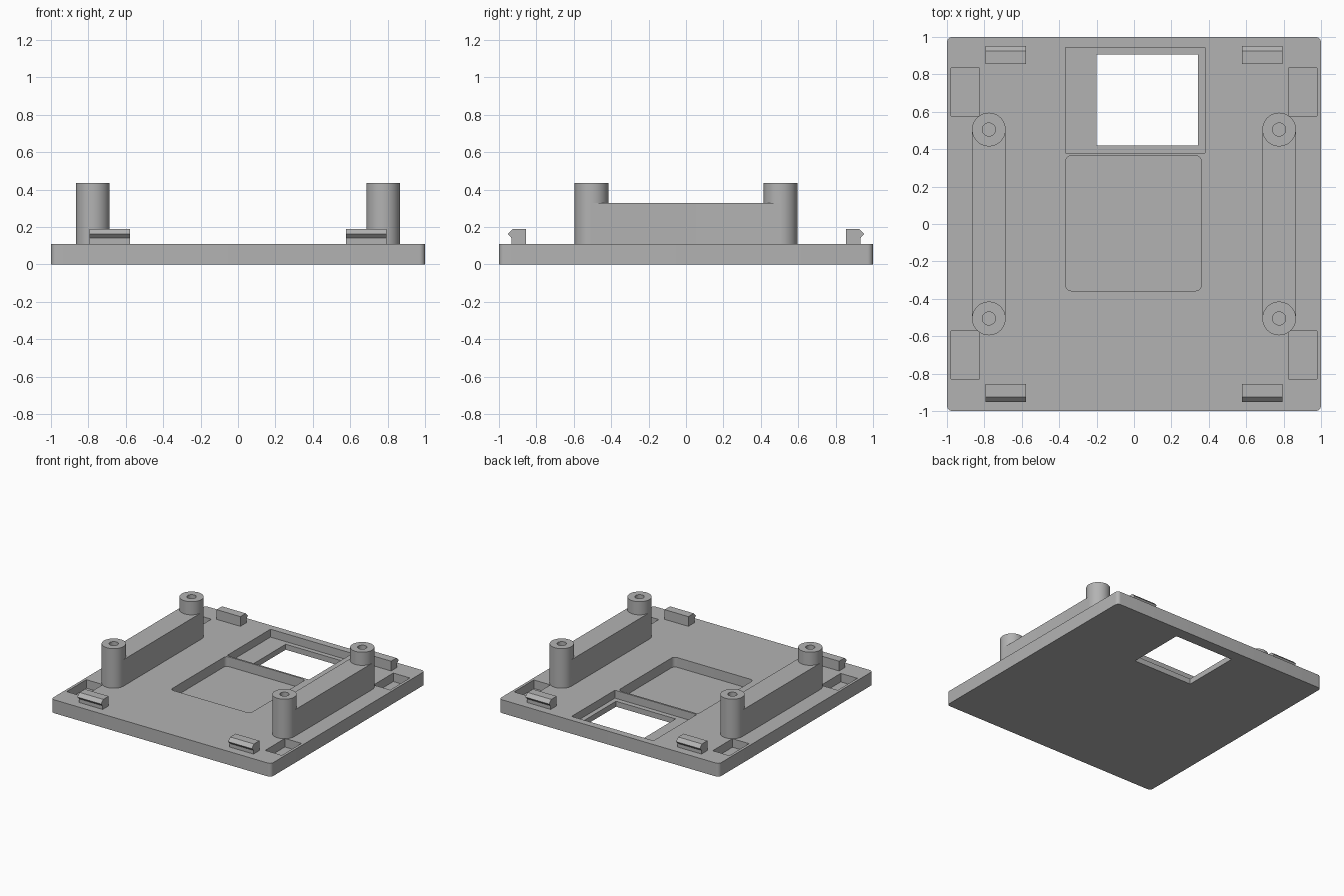
import bpy, bmesh, math
from mathutils import Vector

if "Cube" in bpy.data.objects:
    bpy.data.objects.remove(bpy.data.objects["Cube"], do_unlink=True)

grey = bpy.data.materials.new("plain grey")
grey.use_nodes = True
grey.diffuse_color = (0.45, 0.45, 0.45, 1)
grey.node_tree.nodes["Principled BSDF"].inputs["Base Color"].default_value = grey.diffuse_color


def prism(name, outline, start, direction):
    """Extrude a planar outline of 3D points along a direction."""
    bm = bmesh.new()
    face = bm.faces.new([bm.verts.new(Vector(p) + Vector(start)) for p in outline])
    out = bmesh.ops.extrude_face_region(bm, geom=[face])
    verts = [v for v in out["geom"] if isinstance(v, bmesh.types.BMVert)]
    bmesh.ops.translate(bm, verts=verts, vec=direction)
    bmesh.ops.recalc_face_normals(bm, faces=bm.faces)
    mesh = bpy.data.meshes.new(name)
    bm.to_mesh(mesh)
    bm.free()
    mesh.materials.append(grey)
    ob = bpy.data.objects.new(name, mesh)
    bpy.context.collection.objects.link(ob)
    return ob


def rounded_box(name, x0, x1, y0, y1, z0, z1, r=0, steps=6):
    pts = []
    for i, (x, y) in enumerate([(x1 - r, y1 - r), (x0 + r, y1 - r), (x0 + r, y0 + r), (x1 - r, y0 + r)]):
        for k in range(steps + 1 if r else 1):
            a = math.pi / 2 * (i + k / steps)
            pts.append((x + r * math.cos(a), y + r * math.sin(a), 0))
    return prism(name, pts, (0, 0, z0), (0, 0, z1 - z0))


def cylinder(name, x, y, r, z0, z1, n=48):
    ring = [(r * math.cos(2 * math.pi * k / n), r * math.sin(2 * math.pi * k / n), 0) for k in range(n)]
    return prism(name, ring, (x, y, z0), (0, 0, z1 - z0))


def boolean(ob, others, operation):
    """Apply booleans in turn and discard the helper solids."""
    for other in others:
        mod = ob.modifiers.new("boolean", "BOOLEAN")
        mod.operation, mod.solver, mod.object = operation, "EXACT", other
        bpy.context.view_layer.objects.active = ob
        bpy.ops.object.modifier_apply(modifier=mod.name)
        bpy.data.objects.remove(other, do_unlink=True)


def smooth(ob):
    bpy.ops.object.select_all(action="DESELECT")
    ob.select_set(True)
    bpy.context.view_layer.objects.active = ob
    bpy.ops.object.shade_smooth_by_angle(angle=math.radians(30))


TOP = 0.11

# Base plate with its window, recesses and corner pockets
plate = rounded_box("base_plate", -1, 1, -1, 1, 0, TOP, 0.03)
cutters = [
    rounded_box("window_recess", -0.365, 0.38, 0.38, 0.943, 0.045, 0.2),
    rounded_box("window_opening", -0.2, 0.342, 0.42, 0.905, -0.1, 0.2),
    rounded_box("centre_pocket", -0.365, 0.36, -0.357, 0.365, 0.03, 0.2, 0.03),
]
for x0, x1 in ((-0.978, -0.827), (0.827, 0.978)):
    for y0, y1 in ((0.578, 0.835), (-0.828, -0.572)):
        cutters.append(rounded_box("corner_pocket", x0, x1, y0, y1, 0.04, 0.2))
boolean(plate, cutters, "DIFFERENCE")
smooth(plate)

# Side rails, each joining two hollow posts
for side, sx in (("left", 1), ("right", -1)):
    x, y, r = sx * 0.776, 0.505, 0.09
    rail = rounded_box(side + "_rail_with_posts", x - r, x + r, -y, y, TOP, 0.327)
    boolean(rail, [cylinder("post", x, s * y, r, TOP, 0.435) for s in (-1, 1)], "UNION")
    boolean(rail, [cylinder("bore", x, s * y, 0.035, 0.15, 0.6) for s in (-1, 1)], "DIFFERENCE")
    smooth(rail)

# Snap clips with an outward-facing hook
hook = [(0.855, TOP), (0.855, 0.19), (0.925, 0.19), (0.953, 0.162), (0.932, 0.14), (0.932, TOP)]
for side, x0 in (("left", 0.577), ("right", -0.793)):
    for end, sy in (("front", -1), ("back", 1)):
        prism(f"{end}_{side}_clip", [(0, sy * y, z) for y, z in hook], (x0, 0, 0), (0.216, 0, 0))
